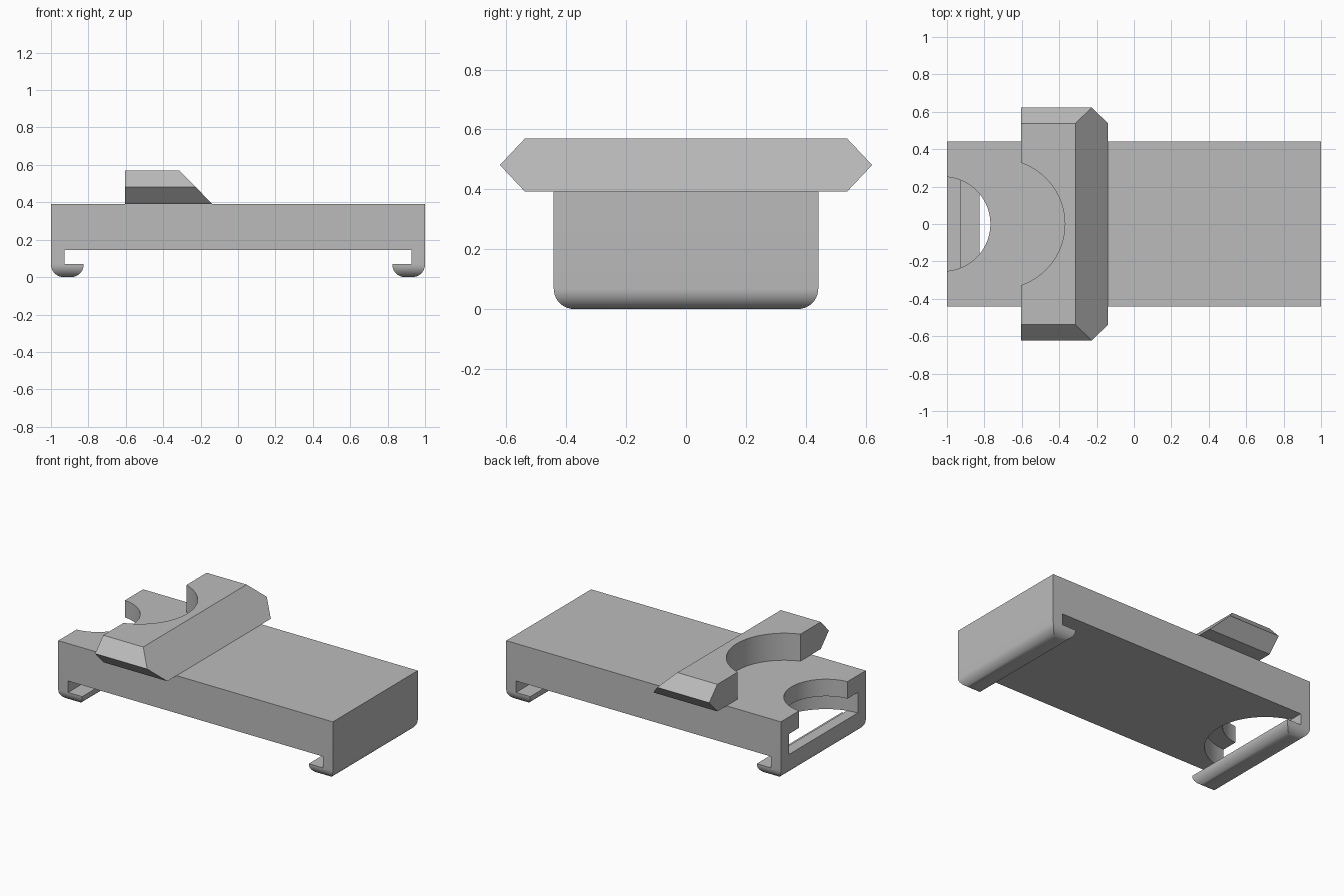
import bpy, bmesh, math
from mathutils import Vector

cube = bpy.data.objects.get("Cube")
if cube:
    bpy.data.objects.remove(cube, do_unlink=True)

grey = bpy.data.materials.new("light grey")
grey.use_nodes = True
colour = (0.5, 0.5, 0.5, 1)
grey.diffuse_color = colour
grey.node_tree.nodes["Principled BSDF"].inputs["Base Color"].default_value = colour


def prism(name, outline, axis, low, high):
    """Extrude a 2D outline along the given axis from low to high."""
    place = {"x": lambda a, b: (low, a, b),
             "y": lambda a, b: (a, low, b),
             "z": lambda a, b: (a, b, low)}[axis]
    bm = bmesh.new()
    face = bm.faces.new([bm.verts.new(place(a, b)) for a, b in outline])
    moved = bmesh.ops.extrude_face_region(bm, geom=[face])["geom"]
    shift = Vector([(high - low) * (axis == k) for k in "xyz"])
    bmesh.ops.translate(bm, vec=shift, verts=[v for v in moved if isinstance(v, bmesh.types.BMVert)])
    bmesh.ops.recalc_face_normals(bm, faces=bm.faces)
    mesh = bpy.data.meshes.new(name)
    bm.to_mesh(mesh)
    bm.free()
    mesh.materials.append(grey)
    obj = bpy.data.objects.new(name, mesh)
    bpy.context.collection.objects.link(obj)
    return obj


def arc(cx, cy, radius, start, end, steps=10):
    angles = [math.radians(start + (end - start) * i / steps) for i in range(steps + 1)]
    return [(cx + radius * math.cos(t), cy + radius * math.sin(t)) for t in angles]


def circle(cx, radius):
    return arc(cx, 0, radius, 0, 360, 72)[:-1]


def mirrored(half):
    return half + [(-a, b) for a, b in reversed(half)]


def combine(obj, tool, operation):
    mod = obj.modifiers.new(operation.lower(), "BOOLEAN")
    mod.operation, mod.object, mod.solver = operation, tool, "EXACT"
    bpy.ops.object.select_all(action="DESELECT")
    bpy.context.view_layer.objects.active = obj
    obj.select_set(True)
    bpy.ops.object.modifier_apply(modifier=mod.name)
    bpy.data.objects.remove(tool, do_unlink=True)


TOP, CEILING, LIP, R = 0.392, 0.145, 0.07, 0.068

# Plate with a hooked clip at each end
half = ([(1, TOP)] + arc(1 - R, R, R, 0, -90) + arc(0.825 + R, R, R, -90, -180)
        + [(0.825, LIP), (0.928, LIP), (0.928, CEILING)])
plate = prism("clip_plate", mirrored(half), "y", -0.6, 0.6)

# Rounded lower corners across the width
side = [(0.442, 0.5)] + arc(0.442 - R, R, R, 0, -90)
combine(plate, prism("side_shape", mirrored(side), "x", -1.2, 1.2), "INTERSECT")

# Stepped round opening at one end
combine(plate, prism("wide_pocket", circle(-1.02, 0.36), "z", CEILING, 0.28), "DIFFERENCE")
combine(plate, prism("round_notch", circle(-1.02, 0.252), "z", 0.2, 0.6), "DIFFERENCE")

# Raised crossbar with pointed ends, sloped front and a round bite
ends = [(0.538, 0.57), (0.622, 0.481), (0.538, TOP)]
bar = prism("raised_crossbar", mirrored(ends), "x", -0.605, 0.2)
slope = [(-0.8, 0.3), (-0.047, 0.3), (-0.403, 0.66), (-0.8, 0.66)]
combine(bar, prism("slope_shape", slope, "y", -0.8, 0.8), "INTERSECT")
combine(bar, prism("round_bite", circle(-0.715, 0.345), "z", 0.3, 0.7), "DIFFERENCE")

for obj in (plate, bar):
    bpy.ops.object.select_all(action="DESELECT")
    bpy.context.view_layer.objects.active = obj
    obj.select_set(True)
    bpy.ops.object.shade_smooth_by_angle(angle=math.radians(30))
